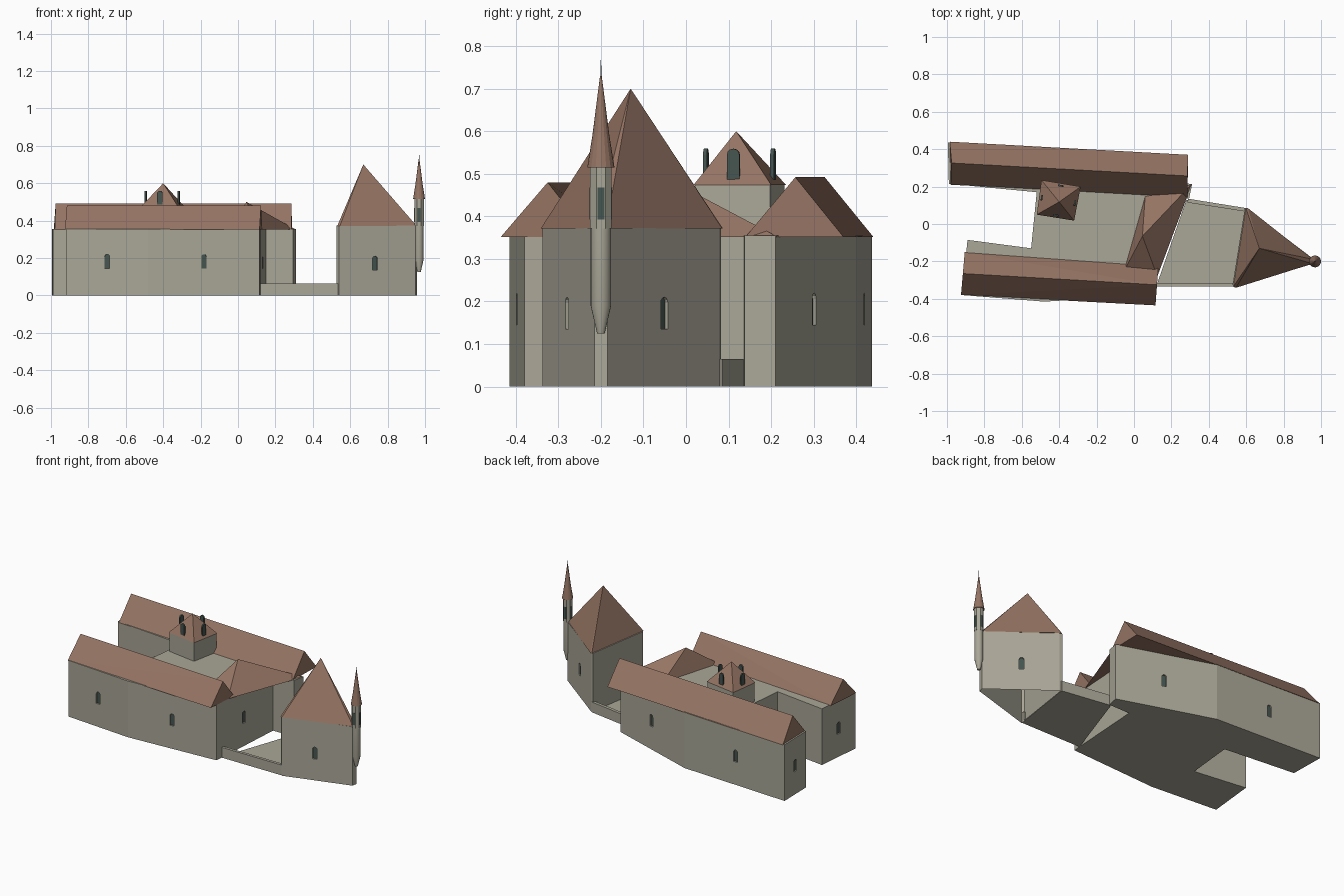
import bpy, bmesh, math
from mathutils import Vector, Matrix

cube = bpy.data.objects.get("Cube")
if cube:
    bpy.data.objects.remove(cube, do_unlink=True)


def material(name, rgb):
    m = bpy.data.materials.new(name)
    m.use_nodes = True
    m.diffuse_color = (*rgb, 1)
    m.node_tree.nodes["Principled BSDF"].inputs["Base Color"].default_value = (*rgb, 1)
    return m


STONE = material("stone", (0.40, 0.385, 0.31))
TILE = material("roof_tile", (0.30, 0.175, 0.125))
GLASS = material("dark_slate", (0.06, 0.09, 0.08))


def finish(name, bm, mat):
    bmesh.ops.recalc_face_normals(bm, faces=bm.faces)
    mesh = bpy.data.meshes.new(name)
    bm.to_mesh(mesh)
    bm.free()
    mesh.materials.append(mat)
    ob = bpy.data.objects.new(name, mesh)
    bpy.context.collection.objects.link(ob)
    return ob


def prism(name, plan, z0, z1, mat):
    """Upright block over a plan outline."""
    bm = bmesh.new()
    base = bm.faces.new([bm.verts.new((x, y, z0)) for x, y in plan])
    top = bmesh.ops.extrude_face_region(bm, geom=[base])["geom"]
    bmesh.ops.translate(bm, vec=(0, 0, z1 - z0),
                        verts=[v for v in top if isinstance(v, bmesh.types.BMVert)])
    return finish(name, bm, mat)


def hull(name, points, mat):
    """Convex roof body from its eave and ridge points."""
    bm = bmesh.new()
    for p in points:
        bm.verts.new(p)
    bmesh.ops.convex_hull(bm, input=bm.verts)
    bmesh.ops.dissolve_limit(bm, angle_limit=0.01, verts=bm.verts, edges=bm.edges)
    return finish(name, bm, mat)


def roof(name, eaves, z, ridge):
    return hull(name, [(x, y, z) for x, y in eaves] + ridge, TILE)


def arch(name, pos, angle, w, h, depth, mat):
    """Round-headed slab, standing on pos and facing the given angle."""
    r = w / 2
    outline = [(-r, 0), (r, 0)]
    outline += [(r * math.cos(a), h - r + r * math.sin(a))
                for a in (math.pi * i / 6 for i in range(7))]
    bm = bmesh.new()
    for side in (-depth / 2, depth / 2):
        bm.faces.new([bm.verts.new((side, u, v)) for u, v in outline])
    front, back = (list(f.verts) for f in bm.faces)
    n = len(outline)
    for i in range(n):
        j = (i + 1) % n
        bm.faces.new((front[i], front[j], back[j], back[i]))
    bm.transform(Matrix.Translation(pos) @ Matrix.Rotation(angle, 4, "Z"))
    return finish(name, bm, mat)


def wall_window(wall, name, a, b, t, z=0.145):
    """Recessed window on the wall from plan point a to b (outside on the right)."""
    a, b = Vector(a), Vector(b)
    p, d = a.lerp(b, t), (b - a).normalized()
    angle = math.atan2(-d.x, d.y)
    out = Vector((d.y, -d.x))
    cutter = arch(name + "_cutter", (p.x, p.y, z), angle, 0.028, 0.075, 0.03, STONE)
    cutter.hide_render = True
    mod = wall.modifiers.new(name, "BOOLEAN")
    mod.operation, mod.solver, mod.object = "DIFFERENCE", "EXACT", cutter
    bpy.context.view_layer.objects.active = wall
    bpy.ops.object.modifier_apply(modifier=mod.name)
    bpy.data.objects.remove(cutter, do_unlink=True)
    q = p - out * 0.012
    arch(name, (q.x, q.y, z), angle, 0.028, 0.075, 0.008, GLASS)


def turned(name, profile, center, sides, mat, turn=0.0):
    """Round or faceted body from (radius, height) rings."""
    bm = bmesh.new()
    rings = []
    for r, z in profile:
        rings.append([bm.verts.new((center[0] + r * math.cos(turn + math.tau * i / sides),
                                    center[1] + r * math.sin(turn + math.tau * i / sides), z))
                      for i in range(sides)])
    for lo, hi in zip(rings, rings[1:]):
        for i in range(sides):
            j = (i + 1) % sides
            bm.faces.new((lo[i], lo[j], hi[j], hi[i]))
    bm.faces.new(rings[0])
    bm.faces.new(rings[-1])
    return finish(name, bm, mat)


# Main building: one bent, flat-topped body with a notch on the west
sw, s_mid, se = (-0.92, -0.38), (-0.48, -0.415), (0.115, -0.38)
gate_s, gate_n = (0.12, -0.34), (0.15, 0.135)
ne_s, ne, n_mid, nw = (0.295, 0.137), (0.31, 0.21), (-0.27, 0.40), (-0.995, 0.437)
nw_s, notch_n, notch_s, sw_n = (-0.99, 0.215), (-0.52, 0.17), (-0.55, -0.13), (-0.89, -0.085)
EAVE = 0.355
main = prism("main_walls", [sw, s_mid, se, gate_s, gate_n, ne_s, ne, n_mid, nw,
                            nw_s, notch_n, notch_s, sw_n], 0, EAVE, STONE)
for label, a, b, t in (("south_west", sw, s_mid, 0.5), ("south_east", s_mid, se, 0.5),
                       ("gate", gate_s, gate_n, 0.44), ("north_east", ne, n_mid, 0.48),
                       ("north_west", n_mid, nw, 0.51), ("north_end", nw, nw_s, 0.5),
                       ("south_end", sw_n, sw, 0.5), ("notch", nw_s, notch_n, 0.6)):
    wall_window(main, label + "_window", a, b, t)

# Wing and gate roofs
roof("north_wing_roof", [(-0.985, 0.44), (0.29, 0.37), (0.285, 0.14), (-0.98, 0.21)],
     0.352, [(-0.975, 0.326, 0.492), (0.285, 0.257, 0.492)])
roof("south_wing_roof", [(-0.905, -0.15), (0.13, -0.225), (0.115, -0.435), (-0.925, -0.38)],
     0.352, [(-0.915, -0.265, 0.48), (0.123, -0.325, 0.48)])
roof("gate_roof", [(0.06, 0.15), (0.31, 0.215), (0.125, -0.28), (-0.055, -0.255)],
     0.352, [(0.045, -0.065, 0.5), (0.265, 0.165, 0.375)])

# Small square tower rising from the flat top
eaves = [(-0.495, 0.235), (-0.285, 0.20), (-0.32, 0.018), (-0.52, 0.05)]
mid = sum((Vector(p) for p in eaves), Vector((0, 0))) / 4
prism("lantern_walls", [mid + (Vector(p) - mid) * 0.97 for p in eaves], 0.34, 0.475, STONE)
roof("lantern_roof", eaves, 0.474, [(-0.40, 0.118, 0.6)])
for i in range(4):
    p = Vector(eaves[i]).lerp(Vector(eaves[(i + 1) % 4]), 0.5)
    p = mid + (p - mid) * 0.86
    d = p - mid
    arch("lantern_dormer_%d" % i, (p.x, p.y, 0.487), math.atan2(d.y, d.x),
         0.03, 0.072, 0.009, GLASS)

# Low forecourt with parapet walls
prism("forecourt_floor", [(0.12, -0.33), (0.54, -0.33), (0.60, 0.08), (0.28, 0.13)],
      0, 0.006, STONE)
prism("forecourt_south_wall", [(0.118, -0.333), (0.54, -0.333), (0.54, -0.315),
                               (0.122, -0.315)], 0, 0.065, STONE)
prism("forecourt_north_wall", [(0.285, 0.115), (0.60, 0.066), (0.60, 0.085),
                               (0.29, 0.135)], 0, 0.065, STONE)

# Three-sided gate tower with clipped corners
plan = [(0.527, -0.325), (0.54, -0.337), (0.95, -0.215), (0.957, -0.185),
        (0.61, 0.078), (0.592, 0.082)]
tower = prism("east_tower_walls", plan, 0, 0.373, STONE)
wall_window(tower, "tower_south_window", plan[1], plan[2], 0.47, 0.135)
wall_window(tower, "tower_north_window", plan[3], plan[4], 0.51, 0.135)
wall_window(tower, "tower_west_window", plan[5], plan[0], 0.5, 0.135)
# The tower is open underneath
bm = bmesh.new()
bm.from_mesh(tower.data)
bmesh.ops.delete(bm, geom=[f for f in bm.faces if f.calc_center_median().z < 0.001],
                 context="FACES_ONLY")
bm.to_mesh(tower.data)
bm.free()
roof("east_tower_roof", [(0.531, -0.335), (0.545, -0.341), (0.955, -0.212),
                         (0.955, -0.188), (0.61, 0.084), (0.598, 0.086)],
     0.372, [(0.67, -0.13, 0.70)])

# Corner turret
c = (0.968, -0.20)
shaft = turned("turret_shaft", [(0.009, 0.125), (0.024, 0.19), (0.024, 0.375)], c, 20, STONE)
bpy.ops.object.select_all(action="DESELECT")
shaft.select_set(True)
bpy.context.view_layer.objects.active = shaft
bpy.ops.object.shade_smooth_by_angle(angle=math.radians(30))
turned("turret_watchroom", [(0.0275, 0.372), (0.0275, 0.517)], c, 8, STONE, math.pi / 8)
turned("turret_roof", [(0.032, 0.515), (0.02, 0.59), (0.002, 0.73)], c, 16, TILE)
turned("turret_spike", [(0.0015, 0.72), (0.0008, 0.767)], c, 6, GLASS)
for i in range(4):
    ang = i * math.pi / 2
    x, y = c[0] + 0.0235 * math.cos(ang), c[1] + 0.0235 * math.sin(ang)
    bm = bmesh.new()
    bmesh.ops.create_cube(bm, size=1, matrix=Matrix.Translation((x, y, 0.43))
                          @ Matrix.Rotation(ang, 4, "Z") @ Matrix.Diagonal((0.006, 0.017, 0.076, 1)))
    finish("turret_window_%d" % i, bm, GLASS)
